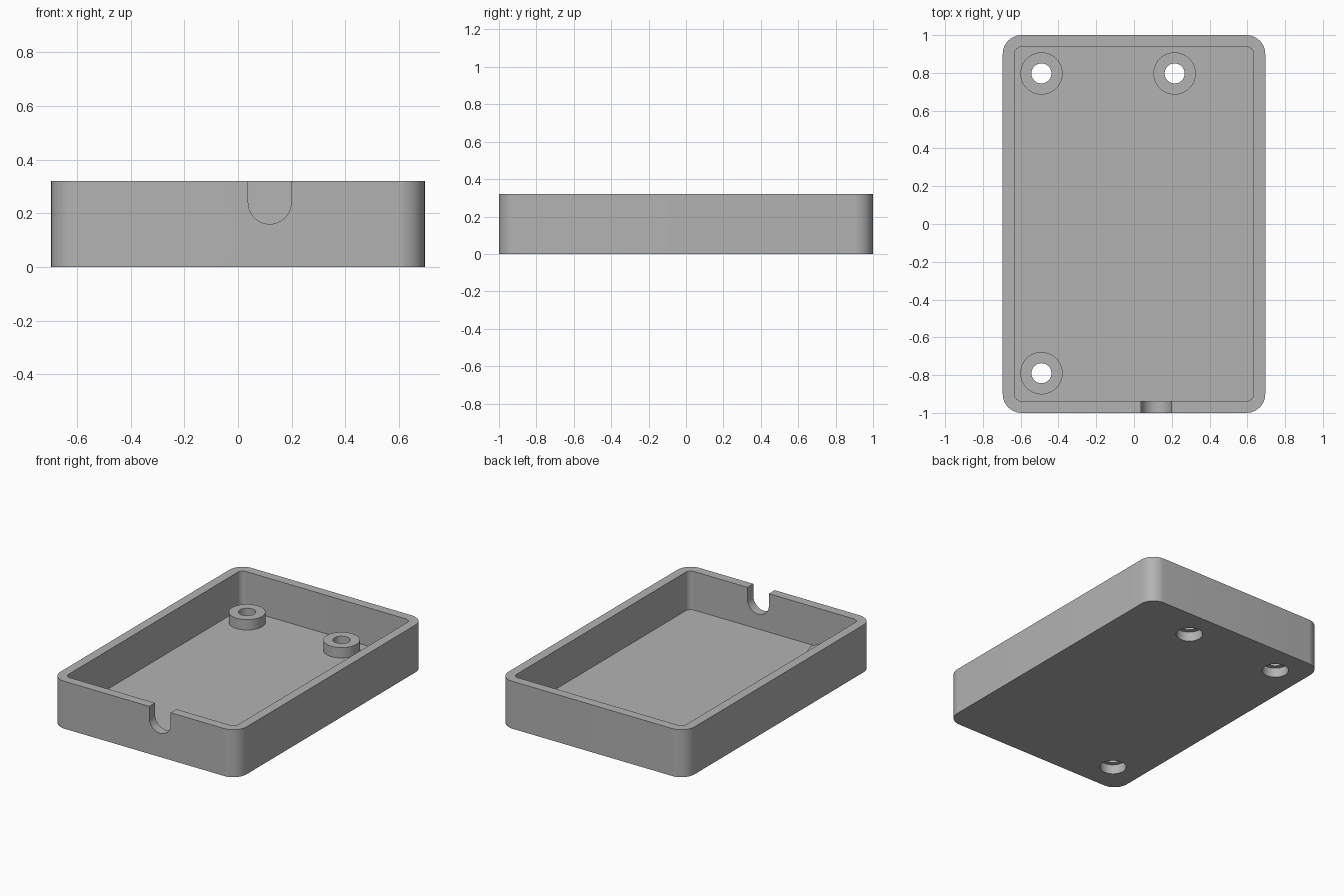
import bpy
import bmesh
from math import cos, sin, pi

cube = bpy.data.objects.get("Cube")
if cube:
    bpy.data.objects.remove(cube, do_unlink=True)

HALF_X, HALF_Y, HEIGHT = 0.695, 1.0, 0.32
WALL, FLOOR, POST_TOP = 0.062, 0.06, 0.13
POSTS = [(-0.49, 0.797), (0.215, 0.797), (-0.49, -0.79)]

grey = bpy.data.materials.new("plain grey")
grey.use_nodes = True
colour = (0.45, 0.45, 0.45, 1)
grey.diffuse_color = colour
grey.node_tree.nodes["Principled BSDF"].inputs["Base Color"].default_value = colour


def arc(cx, cy, r, start, end, steps):
    return [(cx + r * cos(start + (end - start) * i / steps),
             cy + r * sin(start + (end - start) * i / steps)) for i in range(steps + 1)]


def rounded_rect(hx, hy, r):
    points = []
    for i, (sx, sy) in enumerate([(1, 1), (-1, 1), (-1, -1), (1, -1)]):
        points += arc(sx * (hx - r), sy * (hy - r), r, i * pi / 2, (i + 1) * pi / 2, 12)
    return points


def circle(centre, r):
    return arc(*centre, r, 0, 2 * pi, 48)[:-1]


def prism(name, outline, low, high, place=lambda u, v, w: (u, v, w)):
    """Extrude a closed outline between two levels."""
    bm = bmesh.new()
    rings = [[bm.verts.new(place(u, v, w)) for u, v in outline] for w in (low, high)]
    bm.faces.new(rings[0])
    bm.faces.new(rings[1])
    n = len(outline)
    for i in range(n):
        j = (i + 1) % n
        bm.faces.new((rings[0][i], rings[0][j], rings[1][j], rings[1][i]))
    bmesh.ops.recalc_face_normals(bm, faces=bm.faces)
    mesh = bpy.data.meshes.new(name)
    bm.to_mesh(mesh)
    bm.free()
    mesh.materials.append(grey)
    obj = bpy.data.objects.new(name, mesh)
    bpy.context.collection.objects.link(obj)
    return obj


def combine(target, tool, operation):
    """Apply a boolean and discard the tool."""
    tool.hide_render = True
    bpy.context.view_layer.objects.active = target
    mod = target.modifiers.new(operation.lower(), "BOOLEAN")
    mod.operation, mod.object, mod.solver = operation, tool, "EXACT"
    bpy.ops.object.modifier_apply(modifier=mod.name)
    bpy.data.objects.remove(tool, do_unlink=True)


# Open tray with rounded corners
tray = prism("tray", rounded_rect(HALF_X, HALF_Y, 0.1), 0, HEIGHT)
combine(tray, prism("cavity", rounded_rect(HALF_X - WALL, HALF_Y - WALL, 0.038),
                    FLOOR, HEIGHT + 0.1), "DIFFERENCE")

# Screw posts, each with a through hole and a wider recess underneath
for centre in POSTS:
    combine(tray, prism("post", circle(centre, 0.112), FLOOR / 2, POST_TOP), "UNION")
    combine(tray, prism("screw_hole", circle(centre, 0.053), -0.1, 0.2), "DIFFERENCE")
    combine(tray, prism("head_recess", circle(centre, 0.083), -0.1, 0.065), "DIFFERENCE")

# Round-bottomed cable notch in the front wall
notch = arc(0.118, 0.24, 0.08, pi, 2 * pi, 24) + [(0.198, HEIGHT + 0.1), (0.038, HEIGHT + 0.1)]
combine(tray, prism("cable_notch", notch, -1.1, -0.9, lambda u, v, w: (u, w, v)), "DIFFERENCE")

bpy.ops.object.select_all(action="DESELECT")
tray.select_set(True)
bpy.context.view_layer.objects.active = tray
bpy.ops.object.shade_smooth_by_angle(angle=pi / 6)
